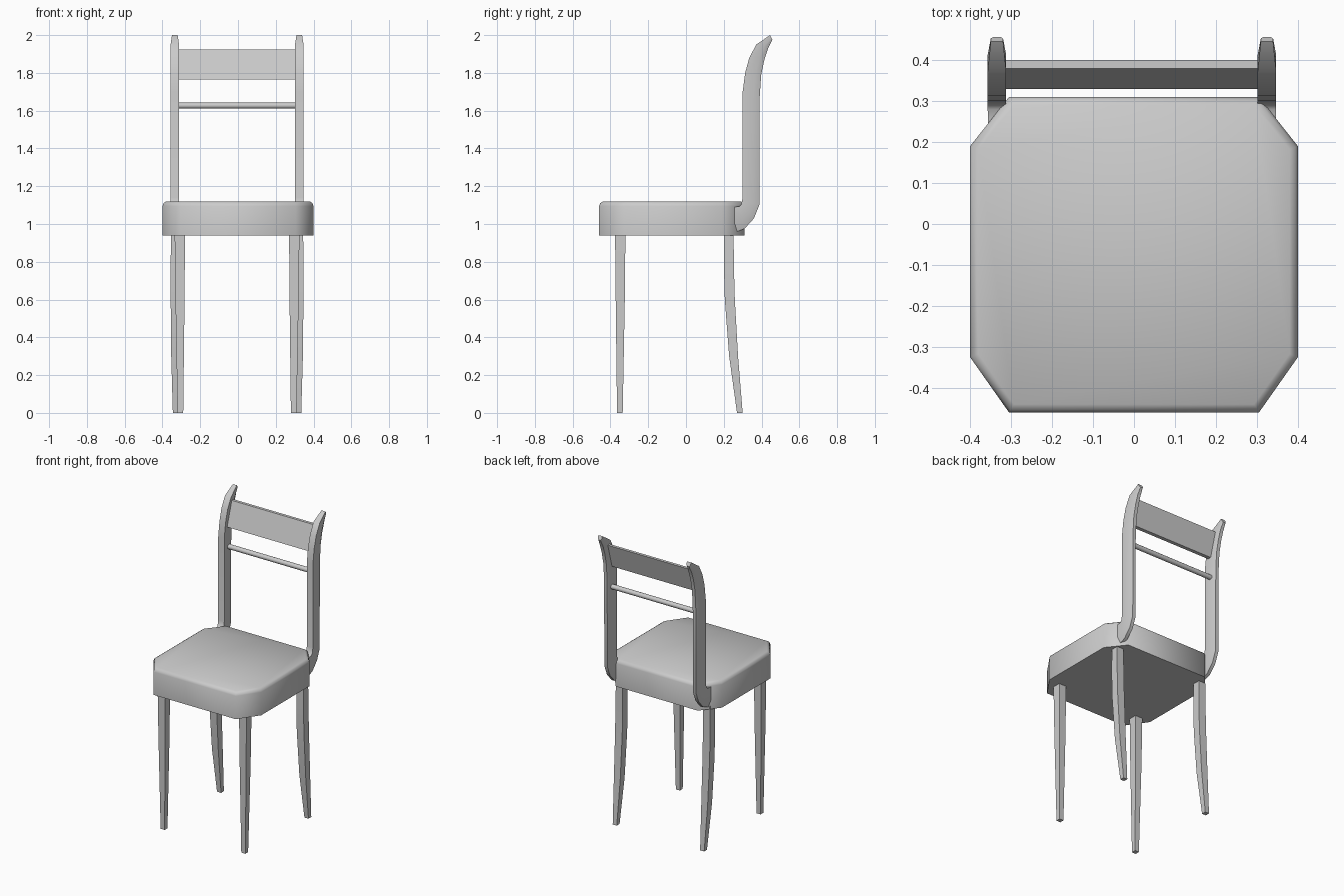
import bpy, bmesh, math
from mathutils import Vector

cube = bpy.data.objects.get("Cube")
if cube:
    bpy.data.objects.remove(cube, do_unlink=True)

GREY = (0.6, 0.6, 0.6, 1)
mat = bpy.data.materials.new("plain grey")
mat.use_nodes = True
mat.diffuse_color = GREY
mat.node_tree.nodes["Principled BSDF"].inputs["Base Color"].default_value = GREY

MID = -0.005  # symmetry plane of the chair


def loft(name, rings, angle=30):
    """Skin matching rings of points and cap both ends."""
    bm = bmesh.new()
    loops = [[bm.verts.new(p) for p in ring] for ring in rings]
    n = len(loops[0])
    for a, b in zip(loops, loops[1:]):
        for i in range(n):
            j = (i + 1) % n
            bm.faces.new((a[i], a[j], b[j], b[i]))
    bm.faces.new(loops[0][::-1])
    bm.faces.new(loops[-1])
    bmesh.ops.recalc_face_normals(bm, faces=bm.faces)
    mesh = bpy.data.meshes.new(name)
    bm.to_mesh(mesh)
    bm.free()
    mesh.materials.append(mat)
    ob = bpy.data.objects.new(name, mesh)
    bpy.context.collection.objects.link(ob)
    bpy.ops.object.select_all(action='DESELECT')
    ob.select_set(True)
    bpy.context.view_layer.objects.active = ob
    bpy.ops.object.shade_smooth_by_angle(angle=math.radians(angle))
    return ob


def square(x, y, z, h):
    return [Vector((x + sx * h, y + sy * h, z))
            for sx, sy in ((-1, -1), (1, -1), (1, 1), (-1, 1))]


# Seat cushion: clipped-corner outline with a soft upper rim
def seat_ring(inset, z):
    x, y0, y1 = 0.4 - inset, -0.46 + inset, 0.31 - inset
    c = 0.305 - inset * 0.6
    half = [(c, y0), (x, -0.325 + inset * 0.4), (x, 0.19 - inset * 0.4), (c, y1)]
    return [(px, py, z) for px, py in half] + \
           [(-px, py, z) for px, py in reversed(half)]


loft("seat", [seat_ring(0, 0.94), seat_ring(0, 1.095),
              seat_ring(0.006, 1.11), seat_ring(0.02, 1.12)], 60)

# Upright side view: front point, back point, half width
POST = [
    ((0.245, 1.09), (0.245, 0.95), 0.022),
    ((0.28, 1.092), (0.31, 0.975), 0.0225),
    ((0.293, 1.105), (0.36, 1.03), 0.0225),
    ((0.30, 1.14), (0.388, 1.10), 0.0225),
    ((0.30, 1.70), (0.39, 1.67), 0.0225),
    ((0.313, 1.80), (0.398, 1.79), 0.0225),
    ((0.335, 1.88), (0.415, 1.87), 0.0225),
    ((0.372, 1.95), (0.435, 1.93), 0.0225),
    ((0.445, 2.0), (0.457, 1.975), 0.015),
]


def post_ring(x, front, back, w):
    """Square front edge, rounded back edge."""
    f, b = Vector((x, *front)), Vector((x, *back))
    section = [(-1, 0), (1, 0), (1, 0.65), (0.5, 1), (-0.5, 1), (-1, 0.65)]
    return [f.lerp(b, t) + Vector((s * w, 0, 0)) for s, t in section]


# Rear leg stations: y, z, half size
REAR = [(0.285, 0, 0.015), (0.252, 0.3, 0.0235),
        (0.232, 0.6, 0.0265), (0.227, 0.78, 0.0265), (0.227, 0.96, 0.025)]

for side, s in (("left", 1), ("right", -1)):
    loft(f"{side}_upright",
         [post_ring(MID + s * 0.3295, f, b, w) for f, b, w in POST], 50)
    loft(f"{side}_rear_leg",
         [square(MID + s * 0.325, y, z, h) for y, z, h in REAR])
    loft(f"{side}_front_leg",
         [square(MID + s * 0.300, -0.35, 0, 0.015),
          square(MID + s * 0.302, -0.348, 0.6, 0.024),
          square(MID + s * 0.303, -0.348, 0.96, 0.0275)])

# Leaning top slat between the uprights
SLAT = [(0.33, 1.765), (0.355, 1.765), (0.40, 1.925), (0.38, 1.925)]
loft("back_slat", [[(MID + s * 0.315, y, z) for y, z in SLAT] for s in (-1, 1)])

# Thin round rail below the slat
rail = [(0.35 + 0.016 * math.cos(a), 1.627 + 0.016 * math.sin(a))
        for a in (math.tau * i / 12 for i in range(12))]
loft("back_rail", [[(MID + s * 0.315, y, z) for y, z in rail] for s in (-1, 1)], 40)
